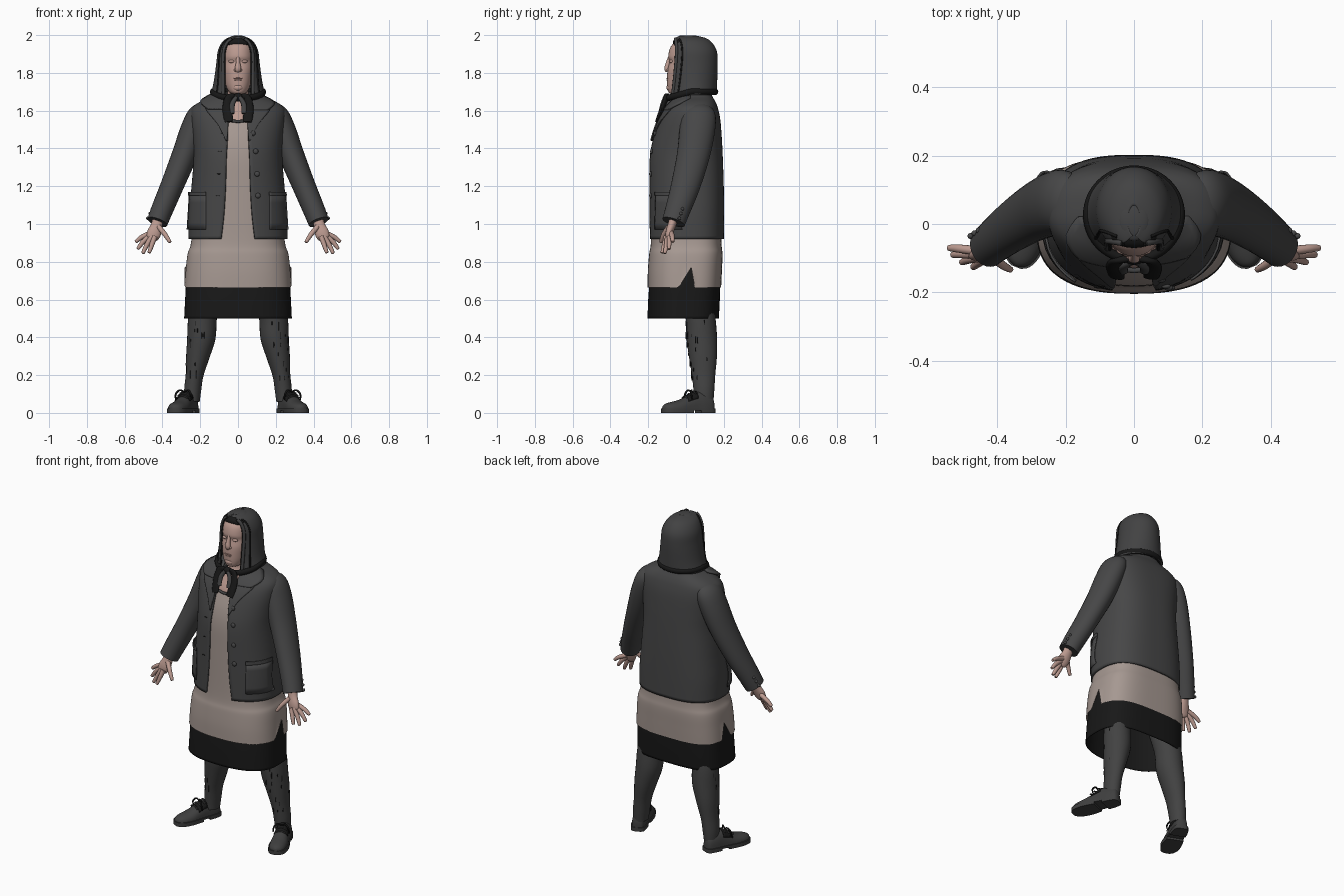
import bpy, bmesh, math, random
from mathutils import Vector, Matrix

if "Cube" in bpy.data.objects:
    bpy.data.objects.remove(bpy.data.objects["Cube"])

random.seed(4)


def mat(name, r, g, b):
    m = bpy.data.materials.new(name)
    m.diffuse_color = (r, g, b, 1)
    m.use_nodes = True
    m.node_tree.nodes["Principled BSDF"].inputs["Base Color"].default_value = m.diffuse_color
    return m


JACKET = mat("jacket grey", .062, .062, .063)
SCARF = mat("scarf grey", .055, .055, .056)
BLACK = mat("black cloth", .009, .009, .009)
BEIGE = mat("beige dress", .38, .315, .285)
SKIN = mat("skin", .5, .325, .28)
LIP = mat("lip skin", .4, .23, .2)
STOCKING = mat("stocking grey", .055, .055, .055)
SHOE = mat("shoe grey", .05, .05, .05)


def spl(pts, n=5):
    """Catmull-Rom resampling of a list of tuples."""
    out = []
    for i in range(len(pts) - 1):
        a, b, c, d = (pts[max(i - 1, 0)], pts[i], pts[i + 1], pts[min(i + 2, len(pts) - 1)])
        for k in range(n):
            t = k / n
            out.append(tuple(.5 * (2 * q + (r - p) * t + (2 * p - 5 * q + 4 * r - s) * t * t
                                   + (3 * q - p - 3 * r + s) * t ** 3)
                             for p, q, r, s in zip(a, b, c, d)))
    return out + [tuple(pts[-1])]


def loft(name, rings, m, wrap=True, cap=True, solid=0, angle=50, loop=False):
    bm = bmesh.new()
    vs = [[bm.verts.new(p) for p in r] for r in rings]
    n = len(vs[0])
    for i in range(len(vs) if loop else len(vs) - 1):
        a, b = vs[i], vs[(i + 1) % len(vs)]
        for j in range(n if wrap else n - 1):
            k = (j + 1) % n
            bm.faces.new((a[j], a[k], b[k], b[j]))
    if wrap and cap and not loop:
        bm.faces.new(vs[0][::-1])
        bm.faces.new(vs[-1])
        bmesh.ops.recalc_face_normals(bm, faces=bm.faces)
    return finish(name, bm, m, solid, angle)


def finish(name, bm, m, solid=0, angle=50):
    me = bpy.data.meshes.new(name)
    for f in bm.faces:
        f.smooth = True
    bm.to_mesh(me)
    bm.free()
    me.set_sharp_from_angle(angle=math.radians(angle))
    me.materials.append(m)
    ob = bpy.data.objects.new(name, me)
    bpy.context.collection.objects.link(ob)
    if solid:
        md = ob.modifiers.new("thickness", 'SOLIDIFY')
        md.thickness, md.offset = solid, -1
    return ob


def ring(z, rx, yf, yb, g=0, p=1.0, n=64, pb=None):
    """Horizontal oval from the front round; g leaves a front gap; p, pb: front and back roundness."""
    t0 = math.asin(min(.99, (g / rx) ** (1 / p))) if g else 0
    cy, ry, out = (yf + yb) / 2, (yb - yf) / 2, []
    for i in range(n):
        t = t0 + (2 * math.pi - 2 * t0) * i / (n - 1 if g else n)
        s, c = math.sin(t), math.cos(t)
        e = p if c > 0 or not pb else pb
        out.append((rx * math.copysign(abs(s) ** e, s), cy - ry * math.copysign(abs(c) ** e, c), z))
    return out


def tube(name, path, m, n=16, ref=(0, 1, 0), loop=False, steps=4):
    """Path of (x, y, z, r1, r2); r2 lies close to the ref axis."""
    path = spl(path + path[:1], steps)[:-1] if loop else spl(path, steps)
    rings, L, ref = [], len(path), Vector(ref)
    for i, q in enumerate(path):
        a = path[(i - 1) % L if loop else max(i - 1, 0)]
        b = path[(i + 1) % L if loop else min(i + 1, L - 1)]
        t = (Vector(b[:3]) - Vector(a[:3])).normalized()
        u = t.cross(ref).normalized()
        v = u.cross(t)
        rings.append([Vector(q[:3]) + u * q[3] * math.cos(w) + v * q[4] * math.sin(w)
                      for w in (2 * math.pi * k / n for k in range(n))])
    return loft(name, rings, m, loop=loop)


def ball(name, loc, size, m, seg=16):
    bm = bmesh.new()
    bmesh.ops.create_uvsphere(bm, u_segments=seg, v_segments=seg // 2 + 2, radius=1,
                              matrix=Matrix.Translation(loc) @ Matrix.Diagonal((*size, 1)))
    return finish(name, bm, m)


# Jacket: open-front shell. Columns: z, half width, front y, back y, gap
J = spl([(.92, .263, -.2, .202, .09), (1.05, .26, -.2, .202, .075), (1.2, .246, -.2, .2, .066),
         (1.35, .235, -.197, .195, .062), (1.45, .24, -.178, .19, .056), (1.55, .25, -.143, .182, .055),
         (1.61, .245, -.108, .17, .06), (1.645, .205, -.08, .157, .065), (1.675, .135, -.055, .14, .07),
         (1.7, .105, -.045, .13, .072)], 5)
P = .93
loft("jacket", [ring(*s, p=P, n=80, pb=.74) for s in J], JACKET, wrap=False, solid=.012)


def on_jacket(x, z, off=0):
    """Point on the jacket front at x, z, pushed out by off."""
    i = next((k for k in range(1, len(J)) if J[k][0] >= z), len(J) - 1)
    a, b = J[i - 1], J[i]
    t = (z - a[0]) / (b[0] - a[0])
    _, rx, yf, yb, _ = (p + (q - p) * t for p, q in zip(a, b))
    s = min(.998, abs(x) / rx) ** (1 / P)
    y = (yf + yb) / 2 - (yb - yf) / 2 * math.sqrt(1 - s * s) ** P
    return (x * (1 + off / rx), y - off, z)


def patch(name, rows, off, m, thick):
    """Cloth patch over the jacket; rows of (z, inner x, outer x)."""
    loft(name, [[on_jacket(a + (b - a) * k / 8, z, off) for k in range(9)] for z, a, b in spl(rows, 4)],
         m, wrap=False, solid=thick)


for s, side in ((1, "left"), (-1, "right")):
    patch(side + "_lapel", [(1.44, s * .056, s * .062), (1.52, s * .05, s * .1),
                            (1.59, s * .052, s * .155), (1.61, s * .055, s * .165)], .007, JACKET, .006)
    patch(side + "_collar", [(1.605, s * .06, s * .15), (1.645, s * .062, s * .185),
                             (1.69, s * .07, s * .11)], .012, JACKET, .01)
    patch(side + "_pocket", [(.97, s * .165, s * .262), (1.15, s * .165, s * .251)], .005, JACKET, .005)
    patch(side + "_pocket_welt", [(1.15, s * .163, s * .251), (1.17, s * .163, s * .249)], .008, JACKET, .007)
    # Sleeve and cuff buttons
    tube(side + "_sleeve", [(s * .165, .06, 1.61, .03, .06), (s * .2, .065, 1.58, .062, .09),
                            (s * .234, .06, 1.5, .07, .094), (s * .285, .038, 1.36, .067, .087),
                            (s * .35, -.003, 1.2, .061, .077), (s * .4, -.042, 1.08, .058, .067),
                            (s * .427, -.066, 1.01, .055, .062)], JACKET, 28)
    for k in range(3):
        ball(side + "_cuff_button", (s * (.478 - .012 * k), -.035 + .008 * k, 1.03 + .025 * k),
             (.009, .009, .009), JACKET, 10)
    # Hand
    tube(side + "_palm", [(s * .422, -.062, 1.04, .028, .024), (s * .43, -.075, .995, .03, .022),
                          (s * .443, -.088, .955, .037, .02), (s * .456, -.095, .925, .03, .014),
                          (s * .46, -.097, .917, .012, .006)], SKIN)
    for nm, pts in (("little_finger", [(.462, -.078, .952), (.51, -.072, .93), (.54, -.07, .907)]),
                    ("ring_finger", [(.466, -.088, .938), (.503, -.088, .905), (.529, -.09, .87)]),
                    ("middle_finger", [(.456, -.098, .935), (.485, -.104, .885), (.503, -.112, .847)]),
                    ("index_finger", [(.44, -.104, .935), (.456, -.115, .89), (.47, -.126, .85)]),
                    ("thumb", [(.42, -.09, .985), (.387, -.118, .945), (.361, -.133, .906)])):
        a, b, c = [(s * x, y, z) for x, y, z in pts]
        tip = tuple(q + (q - p) * .06 for p, q in zip(b, c))
        tube(side + "_" + nm, [(*a, .014, .014), (*b, .0125, .0125), (*c, .009, .009),
                               (*tip, .003, .003)], SKIN, 10)

# Jacket buttons on one edge, buttonholes on the other
for x, z in ((.078, 1.48), (.093, 1.385), (.1, 1.265), (.105, 1.15)):
    ball("jacket_button", on_jacket(x, z, .002), (.014, .008, .014), JACKET)
    ball("buttonhole", on_jacket(-x, z, 0), (.012, .003, .002), BLACK, 8)

# Beige dress with side slits, black underskirt
dress = [ring(*q, p=.8, pb=.62, n=96) for q in spl([
    (.665, .283, -.203, .186), (.75, .277, -.202, .19), (.84, .267, -.195, .193), (.92, .246, -.185, .187),
    (1.2, .225, -.182, .184), (1.35, .21, -.179, .178), (1.45, .2, -.163, .165), (1.54, .15, -.132, .13)], 6)]


def slit(p):
    x, y, z = p
    if abs(x) > .2 and -.035 < y < .04:
        z = max(z, .67 + .12 * (y + .035) / .075)
    return (x, y, z)


loft("dress", [[slit(p) for p in r] for r in dress], BEIGE, cap=False)
loft("underskirt", [ring(*q, p=.8, pb=.62) for q in spl([(.5, .285, -.204, .174), (.6, .28, -.2, .179),
     (.68, .275, -.194, .181), (.8, .262, -.185, .182)])], BLACK, cap=False, solid=.005)
tube("neckline_trim", [(-.07, -.122, 1.553, .007, .007), (0, -.136, 1.543, .008, .008),
                       (.07, -.122, 1.553, .007, .007)], SCARF, 10)

# Neck and upper chest
loft("neck", [ring(*q, n=32) for q in spl([(1.5, .14, -.135, .1), (1.56, .11, -.12, .1),
     (1.62, .075, -.085, .09), (1.67, .058, -.055, .08), (1.74, .055, -.05, .08)])], SKIN)

# Head and face
loft("head", [ring(*q, p=.93, n=40) for q in spl([
    (1.688, .024, -.078, -.02), (1.698, .046, -.093, .03), (1.73, .064, -.099, .06), (1.78, .075, -.1, .08),
    (1.82, .08, -.097, .085), (1.86, .08, -.088, .09), (1.89, .08, -.094, .1), (1.94, .074, -.08, .1),
    (1.975, .045, -.045, .08)])], SKIN)
tube("nose", [(0, -.082, 1.89, .009, .01), (0, -.095, 1.85, .012, .013), (0, -.102, 1.822, .017, .013),
              (0, -.098, 1.807, .013, .01)], SKIN, 14)
ball("upper_lip", (0, -.0975, 1.771), (.024, .006, .004), LIP)
ball("lower_lip", (0, -.0965, 1.763), (.022, .007, .005), SKIN)
ball("chin", (0, -.086, 1.722), (.027, .018, .018), SKIN)
for s, side in ((1, "left"), (-1, "right")):
    ball(side + "_nostril", (s * .014, -.093, 1.815), (.008, .011, .008), SKIN)
    ball(side + "_eyelid", (s * .033, -.077, 1.861), (.018, .012, .009), SKIN)
ball("hair", (0, -.034, 1.96), (.068, .036, .027), BLACK, 24)

# Headscarf: hood shell, rim, fold lines, neck band, knot and tails
hood = spl([(1.685, .145, -.09, .162, .078), (1.75, .129, -.088, .165, .078), (1.85, .115, -.088, .168, .079),
            (1.915, .107, -.087, .163, .076), (1.96, .086, -.08, .138, .058), (1.984, .057, -.066, .105, .028),
            (1.997, .018, -.035, .055, .004)], 5)
rings = [ring(*q, n=64) for q in hood]
loft("headscarf", rings, SCARF, wrap=False, solid=.01)
ball("scarf_crown", (0, .012, 1.982), (.048, .062, .017), SCARF, 24)
for k in (0, -1):
    tube("scarf_rim", [(*r[k], .009, .009) for r in rings[:-4:3]], SCARF, 10, steps=2)
    tube("scarf_inner_edge", [(r[k][0] * .92, r[k][1] - .003, r[k][2], .006, .006) for r in rings[:-6:3]],
         BLACK, 8, steps=2)
    tube("scarf_fold", [(*r[4 if k == 0 else -5], .005, .005) for r in rings[:-5:3]], BLACK, 8, steps=2)
band = []
for k in range(16):
    t = 2 * math.pi * k / 16
    front = max(0, math.cos(t))
    band.append((.135 * math.sin(t), .027 - .13 * math.cos(t), 1.7 - .035 * front, .014, .017))
tube("scarf_band", band, BLACK, 10, ref=(0, 0, 1), loop=True)
ball("scarf_knot", (0, -.1, 1.672), (.03, .02, .02), BLACK)
for s in (1, -1):
    tube("scarf_tail", [(s * .01, -.1, 1.675, .012, .01), (s * .045, -.105, 1.668, .022, .012),
                        (s * .058, -.122, 1.62, .024, .012), (s * .053, -.143, 1.57, .026, .01),
                        (s * .05, -.157, 1.54, .022, .006)], BLACK, 14, ref=(.1, 1, .3))
    tube("scarf_loop", [(s * .01, -.112, 1.67, .01, .01), (s * .03, -.125, 1.635, .014, .01),
                        (s * .032, -.14, 1.585, .014, .008)], SCARF, 12)

# Legs and shoes
LEG = [(.15, .03, .74, .078, .08), (.18, .068, .56, .076, .077), (.189, .078, .49, .076, .079),
       (.194, .083, .4, .075, .081), (.213, .09, .3, .062, .074), (.23, .093, .2, .047, .062),
       (.24, .095, .12, .045, .055), (.243, .095, .06, .04, .05)]
# Columns: distance from heel, half width, top height
FOOT = spl([(0, .014, .055), (.012, .032, .09), (.05, .04, .108), (.1, .042, .112), (.145, .046, .092),
            (.2, .051, .068), (.25, .045, .056), (.278, .03, .046), (.29, .01, .034)], 4)
A = math.radians(22)
for s, side in ((1, "left"), (-1, "right")):
    tube(side + "_leg", [(s * q[0], *q[1:]) for q in LEG], STOCKING, 28)
    for k in range(18):  # worn dark streaks on the stockings
        q = random.choice(spl(LEG[2:6], 4))
        w = random.uniform(-1.9, .7)
        ball(side + "_stocking_streak", (s * (q[0] + q[3] * math.cos(w)), q[1] + q[4] * math.sin(w), q[2] - .015),
             (.002, .003, random.uniform(.008, .024)), BLACK, 6)

    def foot(d, w, z):
        """Place a point: d along the foot, w across it."""
        return (s * (.235 + d * math.sin(A) + w * math.cos(A)), .146 - d * math.cos(A) + w * math.sin(A), z)

    loft(side + "_shoe", [[foot(d, w * math.cos(t), .018 + (h - .018) * max(0, math.sin(t)) ** .8)
                           for t in (math.pi * k / 16 for k in range(17))] for d, w, h in FOOT], SHOE)
    for nm, part, z0 in (("sole", FOOT, .012), ("heel", [q for q in FOOT if q[0] < .09], 0),
                         ("forefoot_sole", [q for q in FOOT if q[0] > .13], 0)):
        loft(side + "_shoe_" + nm, [[foot(d + (d - .145) * .02, v * (w + .005), z) for v, z in
             ((-1, z0), (1, z0), (1, .024), (-1, .024))] for d, w, h in part], SHOE, angle=30)
    # Dark lacing panel, laces and bow
    loft(side + "_shoe_tongue", [[foot(d, w * 1.03 * math.cos(t), .022 + (h - .018) * math.sin(t) ** .8)
         for t in (math.pi * (.17 + .66 * k / 10) for k in range(11))] for d, w, h in FOOT if .09 < d < .17],
         BLACK, wrap=False, solid=.004)
    for d, h in ((.115, .114), (.14, .102), (.165, .09)):
        tube(side + "_lace", [(*foot(d, w, h - 10 * w * w), .004, .004) for w in (-.033, 0, .033)], SHOE, 8)
    for w in (-1, 1):
        tube(side + "_bow", [(*foot(.13, 0, .112), .004, .004), (*foot(.135, w * .025, .12), .005, .005),
                             (*foot(.145, w * .043, .1), .005, .005), (*foot(.14, w * .047, .07), .003, .003)],
             BLACK, 8)
